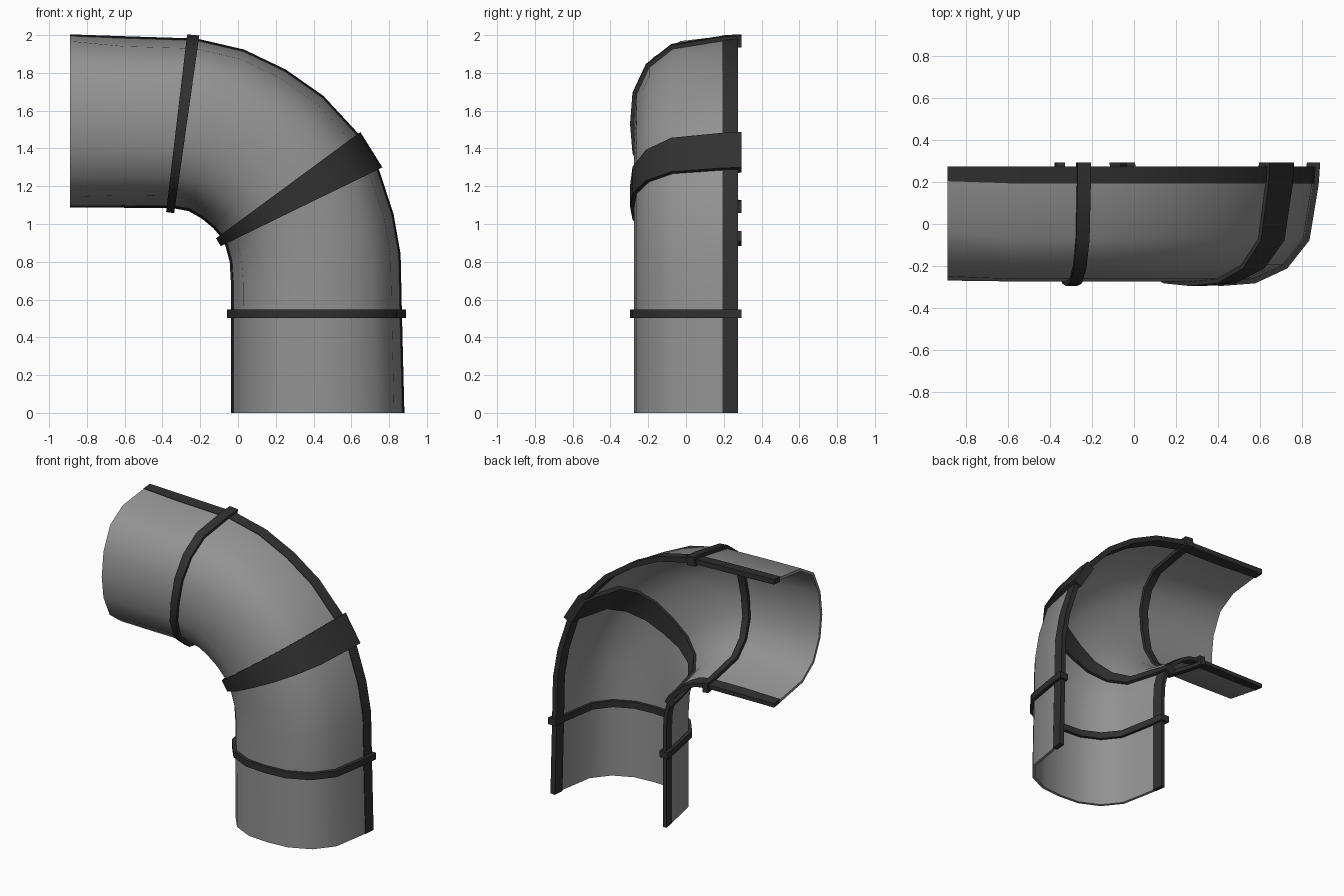
import bpy, bmesh, math
from mathutils import Vector

if "Cube" in bpy.data.objects:
    bpy.data.objects.remove(bpy.data.objects["Cube"])

# Cut pipe section: (share of half width, y), from outer edge round the front to inner edge
OUTER_HALF = [(1, .275), (.985, .195), (.89, -.07), (.67, -.195), (.35, -.262)]
INNER_HALF = [(-.33, -.262), (-.64, -.195), (-.86, -.07), (-.975, .195), (-1, .275)]
PROFILE = OUTER_HALF + [(0, -.274)] + INNER_HALF
RING = [(1, .293)] + PROFILE[1:-1] + [(-1, .293)]
# Rounder section at the open upper end
MOUTH = [(1, .275), (.99, .205), (.93, -.03), (.74, -.175), (.38, -.25), (0, -.27),
         (-.34, -.25), (-.67, -.18), (-.88, -.05), (-.98, .205), (-1, .275)]

# Bend stations: outer x, z and inner x, z
PATH = [(-.89, 2.0, -.89, 1.09), (-.60, 1.99, -.60, 1.088), (-.22, 1.978, -.34, 1.085),
        (.03, 1.92, -.26, 1.07), (.25, 1.815, -.19, 1.03), (.45, 1.675, -.13, .98),
        (.635, 1.475, -.092, .935), (.745, 1.28, -.065, .885), (.82, 1.05, -.042, .80),
        (.857, .84, -.035, .68), (.864, .52, -.035, .52), (.877, 0, -.035, 0)]
PIPE = [MOUTH] + [PROFILE] * (len(PATH) - 1)


def material(name, value):
    m = bpy.data.materials.new(name)
    m.diffuse_color = (value, value, value, 1)
    m.use_nodes = True
    m.node_tree.nodes["Principled BSDF"].inputs["Base Color"].default_value = m.diffuse_color
    return m


grey = material("pipe_grey", .29)
dark = material("trim_dark", .03)


def section(station, profile, lo, hi, first, last):
    """Closed wall outline between two offsets from the profile."""
    outer, inner = Vector(station[:2]), Vector(station[2:])
    mid, half = (outer + inner) / 2, (outer - inner).length / 2
    axis = (outer - inner).normalized()
    pts = [Vector((s * half, y)) for s, y in profile]

    def offset(i, d):
        if i in (0, len(pts) - 1):
            n = Vector((1 if i == 0 else -1, 0))
        else:
            t = pts[i + 1] - pts[i - 1]
            n = Vector((-t.y, t.x)).normalized()
        p = pts[i] + n * d
        q = mid + axis * p.x
        return Vector((q.x, p.y, q.y))

    ids = list(range(first, last))
    return [offset(i, hi) for i in ids] + [offset(i, lo) for i in reversed(ids)]


def sweep(name, stations, profiles, lo, hi, mat, first=0, last=None, angle=30):
    last = last or len(PROFILE)
    bm = bmesh.new()
    loops = [[bm.verts.new(p) for p in section(s, prof, lo, hi, first, last)]
             for s, prof in zip(stations, profiles)]
    n = len(loops[0])
    for a, b in zip(loops, loops[1:]):
        for i in range(n):
            j = (i + 1) % n
            bm.faces.new((a[i], a[j], b[j], b[i]))
    # end walls as quads across the thickness
    for loop in (loops[0], loops[-1]):
        for i in range(n // 2 - 1):
            bm.faces.new((loop[i], loop[i + 1], loop[n - 2 - i], loop[n - 1 - i]))
    bmesh.ops.recalc_face_normals(bm, faces=bm.faces)
    mesh = bpy.data.meshes.new(name)
    bm.to_mesh(mesh)
    bm.free()
    mesh.materials.append(mat)
    ob = bpy.data.objects.new(name, mesh)
    bpy.context.collection.objects.link(ob)
    bpy.ops.object.select_all(action='DESELECT')
    ob.select_set(True)
    bpy.context.view_layer.objects.active = ob
    bpy.ops.object.shade_smooth_by_angle(angle=math.radians(angle))


# Curved half-pipe wall, between the edge strips
count = len(PROFILE)
sweep("pipe_shell", PATH, PIPE, -.02, 0, grey, 1, count - 1, 40)

# Dark strips along both cut edges
sweep("outer_edge_strip", PATH, PIPE, -.032, .004, dark, 0, 2)
sweep("inner_edge_strip", PATH, PIPE, -.026, .002, dark, count - 2, count)

# Bands around the pipe
BANDS = {
    "upper_band": [(-.272, 1.982, -.378, 1.085), (-.208, 1.976, -.335, 1.079)],
    "elbow_band": [(.63, 1.474, -.099, .937), (.745, 1.29, -.072, .892)],
    "lower_band": [(.867, .548, -.037, .548), (.867, .502, -.037, .502)],
}
for name, stations in BANDS.items():
    sweep(name, stations, [RING, RING], -.042, .022, dark)
